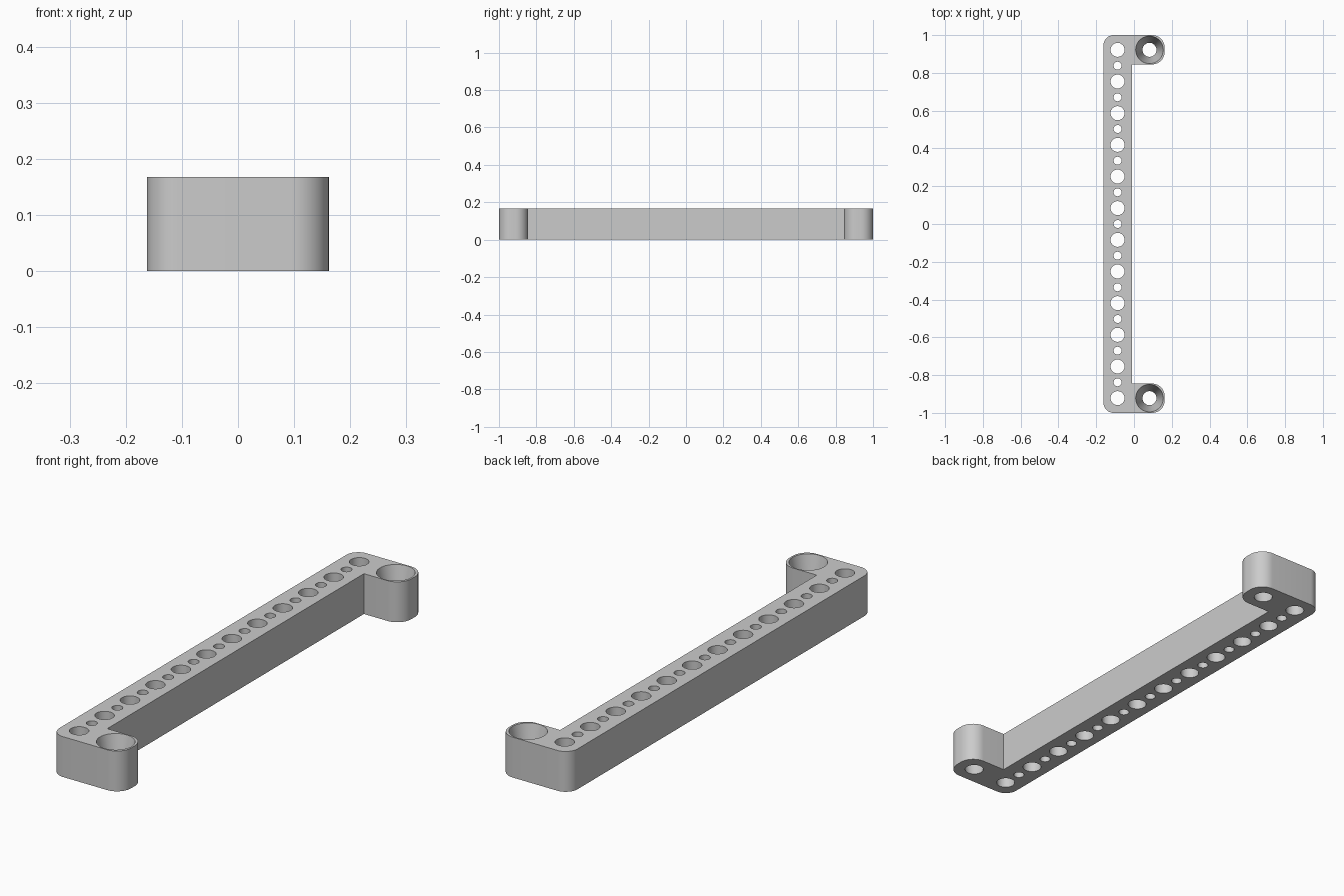
import bpy, bmesh
from math import sin, cos, pi, radians
from mathutils import Matrix

if "Cube" in bpy.data.objects:
    bpy.data.objects.remove(bpy.data.objects["Cube"])

HEIGHT = 0.168
LEFT, INNER, RIGHT = -0.162, -0.011, 0.162   # x of outer wall, inner wall, lug tip
END, LUG = 1.0, 0.845                        # y of bar end and lug inner wall
BAR_X, LUG_X, HOLE_Y = -0.087, 0.082, 0.922  # hole centres
BIG, SMALL, SINK = 0.037, 0.021, 0.073       # hole radii

grey = bpy.data.materials.new("light grey")
grey.use_nodes = True
colour = (0.6, 0.6, 0.6, 1)
grey.diffuse_color = colour
grey.node_tree.nodes["Principled BSDF"].inputs["Base Color"].default_value = colour


def make_object(name, bm):
    bmesh.ops.recalc_face_normals(bm, faces=bm.faces)
    mesh = bpy.data.meshes.new(name)
    bm.to_mesh(mesh)
    bm.free()
    mesh.materials.append(grey)
    obj = bpy.data.objects.new(name, mesh)
    bpy.context.collection.objects.link(obj)
    return obj


def corner(x, y, r, sx, sy):
    """Rounded corner at (x, y), pointing towards (sx, sy), counter-clockwise."""
    start = {(1, 1): 0, (-1, 1): 90, (-1, -1): 180, (1, -1): 270}[sx, sy]
    angles = [radians(start + 90 * i / 12) for i in range(13)]
    return [(x - sx * r + r * cos(a), y - sy * r + r * sin(a)) for a in angles]


def taper(bm, x, y, r_low, r_high):
    """Hole cutter with the given radii at the bottom and top faces."""
    over = 0.02
    step = (r_high - r_low) * over / HEIGHT
    bmesh.ops.create_cone(
        bm, cap_ends=True, segments=48, radius1=r_low - step, radius2=r_high + step,
        depth=HEIGHT + 2 * over, matrix=Matrix.Translation((x, y, HEIGHT / 2)))


# Bracket body: a long bar with a rounded lug at each end
outline = (corner(RIGHT, END, 0.065, 1, 1) + corner(LEFT, END, 0.055, -1, 1)
           + corner(LEFT, -END, 0.055, -1, -1) + corner(RIGHT, -END, 0.065, 1, -1)
           + corner(RIGHT, -LUG, 0.065, 1, 1) + [(INNER, -LUG), (INNER, LUG)]
           + corner(RIGHT, LUG, 0.065, 1, -1))
bm = bmesh.new()
base = bm.faces.new([bm.verts.new((x, y, 0)) for x, y in outline])
top = bmesh.ops.extrude_face_region(bm, geom=[base], use_keep_orig=True)["geom"]
bmesh.ops.translate(bm, vec=(0, 0, HEIGHT),
                    verts=[v for v in top if isinstance(v, bmesh.types.BMVert)])
body = make_object("mounting_bracket", bm)

# Alternating large and small holes, plus a tapered screw hole in each lug
bm = bmesh.new()
for i in range(23):
    r = SMALL if i % 2 else BIG
    taper(bm, BAR_X, -HOLE_Y + i * HOLE_Y / 11, r, r)
for side in (-1, 1):
    taper(bm, LUG_X, side * HOLE_Y, BIG, SINK)
cutter = make_object("hole_cutter", bm)
cutter.hide_render = True

cut = body.modifiers.new("holes", 'BOOLEAN')
cut.operation = 'DIFFERENCE'
cut.solver = 'EXACT'
cut.object = cutter
bpy.ops.object.select_all(action='DESELECT')
body.select_set(True)
bpy.context.view_layer.objects.active = body
bpy.ops.object.modifier_apply(modifier=cut.name)
bpy.data.objects.remove(cutter)
bpy.ops.object.shade_smooth_by_angle(angle=radians(30))
